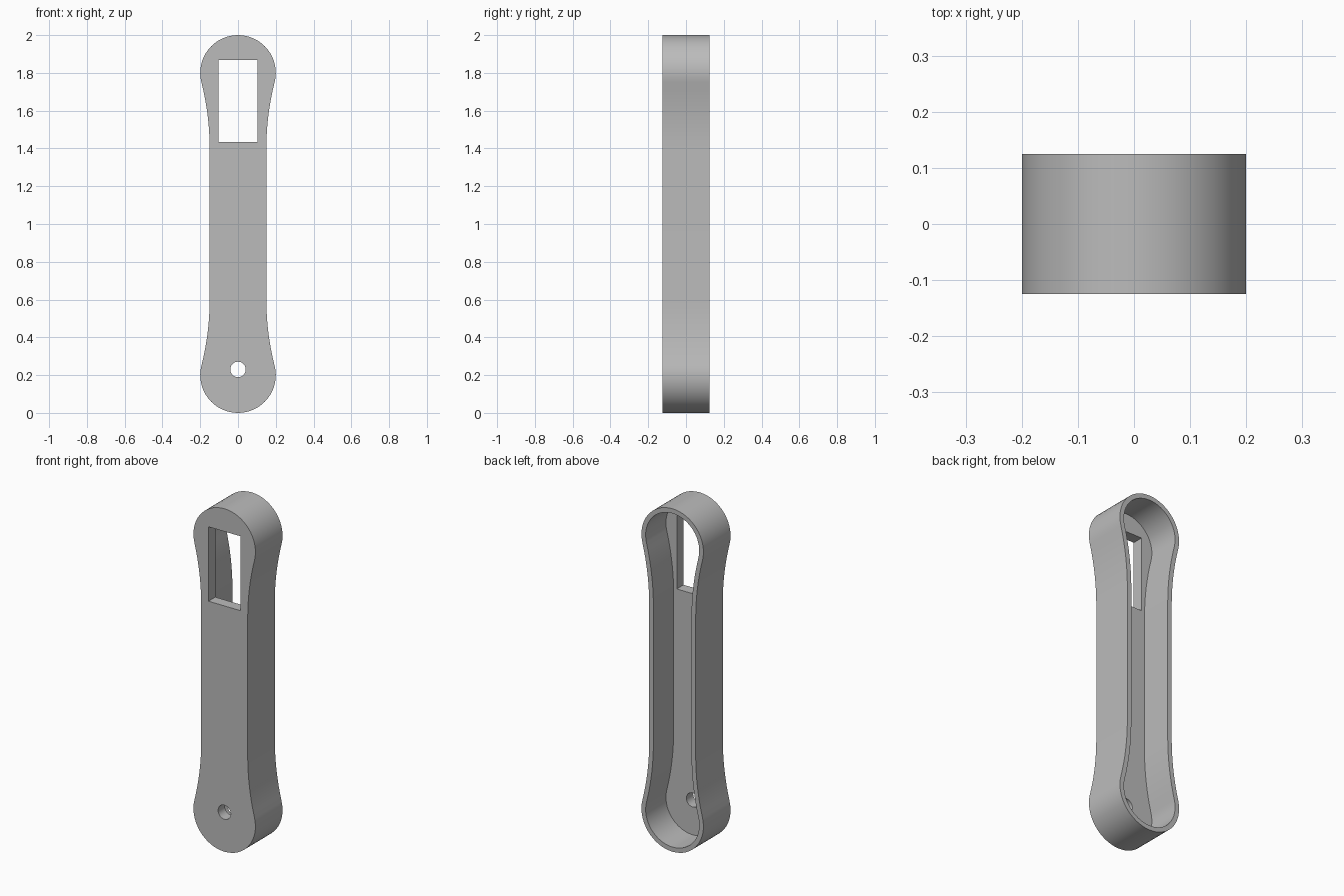
import bpy
import bmesh
from math import asin, cos, pi, sin

HALF_DEPTH = 0.125
FLOOR_Y = -0.062       # inside of the front plate
WALL = 0.027
END_R, END_Z = 0.2, 0.2
WAIST, WAIST_Z = 0.15, 0.6

old = bpy.data.objects.get("Cube")
if old:
    bpy.data.objects.remove(old, do_unlink=True)

grey = bpy.data.materials.new("plain_grey")
grey.use_nodes = True
colour = (0.5, 0.5, 0.5, 1)
grey.diffuse_color = colour
grey.node_tree.nodes["Principled BSDF"].inputs["Base Color"].default_value = colour


def outline(inset):
    """Round ends joined to a narrow waist by tangent concave arcs."""
    dz = WAIST_Z - END_Z
    flare = (WAIST**2 + dz**2 - END_R**2) / (2 * (END_R - WAIST))
    tangent = asin(dz / (flare + END_R))
    r, big = END_R - inset, flare + inset
    quarter = []
    for i in range(17):
        a = -pi / 2 + (tangent + pi / 2) * i / 16
        quarter.append((r * cos(a), END_Z + r * sin(a)))
    for i in range(1, 9):
        a = tangent * (1 - i / 8)
        quarter.append((WAIST + flare - big * cos(a), WAIST_Z - big * sin(a)))
    right = quarter + [(x, 2 - z) for x, z in reversed(quarter)]
    return right + [(-x, z) for x, z in reversed(right[1:-1])]


def ring(bm, points, y):
    return [bm.verts.new((x, y, z)) for x, z in points]


def bridge(bm, a, b):
    for i in range(len(a)):
        j = (i + 1) % len(a)
        bm.faces.new((a[i], a[j], b[j], b[i]))


# Tray-shaped shell, open at the back
bm = bmesh.new()
outer, inner = outline(0), outline(WALL)
rings = [ring(bm, outer, -HALF_DEPTH), ring(bm, outer, HALF_DEPTH),
         ring(bm, inner, HALF_DEPTH), ring(bm, inner, FLOOR_Y)]
for a, b in zip(rings, rings[1:]):
    bridge(bm, a, b)
bm.faces.new(rings[0])
bm.faces.new(rings[-1])
bmesh.ops.recalc_face_normals(bm, faces=bm.faces)
mesh = bpy.data.meshes.new("handle_shell")
bm.to_mesh(mesh)
bm.free()
mesh.materials.append(grey)
shell = bpy.data.objects.new("handle_shell", mesh)
bpy.context.collection.objects.link(shell)

# Cutters for the window and the pivot hole
bpy.ops.mesh.primitive_cube_add(size=1, location=(0, -0.1, 1.65))
window = bpy.context.object
window.name = "window_cutter"
window.scale = (0.206, 0.2, 0.434)
bpy.ops.mesh.primitive_cylinder_add(vertices=32, radius=0.041, depth=0.2,
                                    location=(0, -0.1, 0.23), rotation=(pi / 2, 0, 0))
hole = bpy.context.object
hole.name = "hole_cutter"

bpy.ops.object.select_all(action='DESELECT')
shell.select_set(True)
bpy.context.view_layer.objects.active = shell
for cutter in (window, hole):
    cutter.hide_render = True
    cut = shell.modifiers.new(cutter.name, 'BOOLEAN')
    cut.operation = 'DIFFERENCE'
    cut.solver = 'EXACT'
    cut.object = cutter
    bpy.ops.object.modifier_apply(modifier=cut.name)
    bpy.data.objects.remove(cutter, do_unlink=True)

bpy.ops.object.shade_smooth_by_angle(angle=pi / 6)
